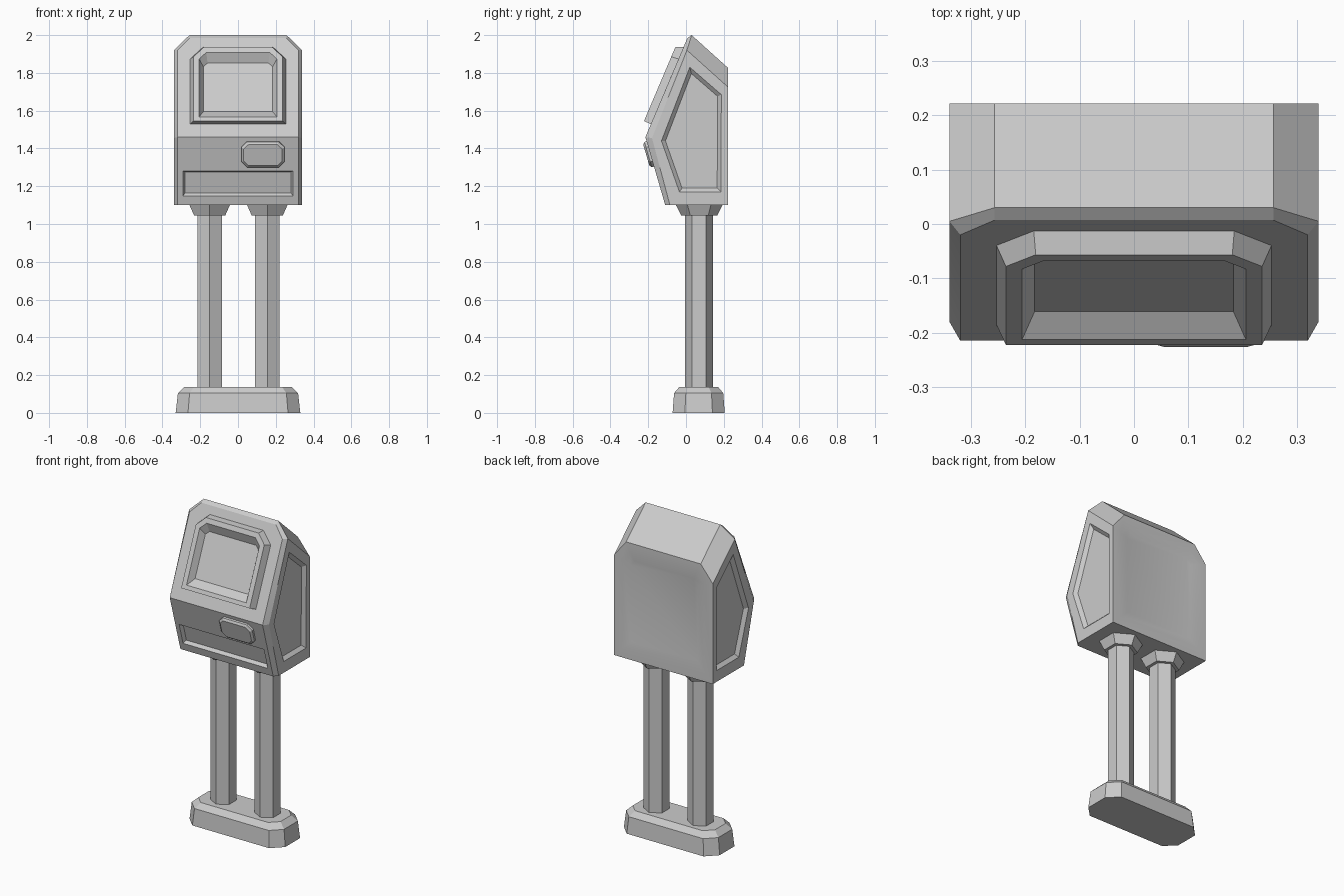
import bpy, bmesh, math
from mathutils import Vector

cube = bpy.data.objects.get("Cube")
if cube:
    bpy.data.objects.remove(cube, do_unlink=True)

GREY = (0.6, 0.6, 0.6, 1)
mat = bpy.data.materials.new("plain grey")
mat.use_nodes = True
mat.diffuse_color = GREY
mat.node_tree.nodes["Principled BSDF"].inputs["Base Color"].default_value = GREY


def finish(name, bm):
    bmesh.ops.recalc_face_normals(bm, faces=bm.faces)
    mesh = bpy.data.meshes.new(name)
    bm.to_mesh(mesh)
    bm.free()
    mesh.materials.append(mat)
    obj = bpy.data.objects.new(name, mesh)
    bpy.context.collection.objects.link(obj)
    return obj


def loft(name, rings):
    """Closed solid through a stack of rings with equal point counts."""
    bm = bmesh.new()
    loops = [[bm.verts.new(p) for p in ring] for ring in rings]
    for a, b in zip(loops, loops[1:]):
        for i in range(len(a)):
            j = (i + 1) % len(a)
            bm.faces.new((a[i], a[j], b[j], b[i]))
    bm.faces.new(loops[0][::-1])
    bm.faces.new(loops[-1])
    return finish(name, bm)


def outline(x0, x1, v0, v1, top, bottom=0):
    """Rectangle with chamfered top and, optionally, bottom corners."""
    low = [(x0, v0), (x1, v0)]
    if bottom:
        low = [(x0, v0 + bottom), (x0 + bottom, v0), (x1 - bottom, v0), (x1, v0 + bottom)]
    return low + [(x1, v1 - top), (x1 - top, v1), (x0 + top, v1), (x0, v1 - top)]


class Plane:
    """Tilted work plane: u runs along x, v up the slope, n outwards."""
    def __init__(self, start, end):
        self.origin = Vector((0, *start))
        self.up = (Vector((0, *end)) - self.origin).normalized()
        self.out = Vector((1, 0, 0)).cross(self.up)

    def at(self, u, v, n=0):
        return self.origin + Vector((u, 0, 0)) + self.up * v + self.out * n

    def ring(self, points, n):
        return [self.at(u, v, n) for u, v in points]


upper = Plane((-0.215, 1.46), (-0.02, 1.92))
lower = Plane((-0.11, 1.10), (-0.215, 1.46))

# Head: faceted hull with chamfered top corners and a bevelled front rim
half = [(0.32, -0.11, 1.10), (0.32, -0.215, 1.46), (0.32, -0.02, 1.92), (0.257, 0.007, 1.984),
        (0.34, -0.085, 1.10), (0.34, -0.18, 1.455), (0.34, 0.005, 1.92), (0.257, 0.03, 2.0),
        (0.34, 0.222, 1.10), (0.34, 0.222, 1.725), (0.257, 0.222, 1.827)]
bm = bmesh.new()
for x, y, z in half:
    for s in (-1, 1):
        bm.verts.new((s * x, y, z))
bmesh.ops.convex_hull(bm, input=bm.verts[:])
bmesh.ops.dissolve_limit(bm, angle_limit=math.radians(4), verts=bm.verts[:], edges=bm.edges[:])
bmesh.ops.recalc_face_normals(bm, faces=bm.faces)


def facing(direction):
    return max(bm.faces, key=lambda f: (f.normal.dot(direction) > 0.97) * f.calc_area())


def inset(face, thickness, depth=0.0):
    bmesh.ops.inset_individual(bm, faces=[face], thickness=thickness, depth=depth,
                               use_even_offset=True)


def inset_to(face, targets):
    """Inset a face and snap its corners to the nearest target points."""
    inset(face, 0.03)
    for v in face.verts:
        v.co = min(targets, key=lambda t: (t - v.co).length)


# Recessed side panels
panel = [(0.02, 1.83), (0.187, 1.685), (0.185, 1.17), (-0.035, 1.17), (-0.13, 1.44)]
for s in (-1, 1):
    side = facing(Vector((s, 0, 0)))
    inset_to(side, [Vector((s * 0.34, y, z)) for y, z in panel])
    inset(side, 0.02, -0.02)

# Recessed slot across the lower front
slot = facing(lower.out)
inset_to(slot, [lower.at(u, v) for u in (-0.292, 0.292) for v in (0.05, 0.188)])
inset(slot, 0.012, -0.02)

# Soft shallow dent in the back
back = facing(Vector((0, 1, 0)))
inset(back, 0.06)
inset(back, 0.05, -0.008)
head = finish("head", bm)
bpy.context.view_layer.objects.active = head
head.select_set(True)
bpy.ops.object.shade_smooth_by_angle(angle=math.radians(15))
head.select_set(False)

# Screen frame: sloped outer wall, flat rim, sloped inner wall and screen floor
loft("screen_frame", [
    upper.ring(outline(-0.255, 0.255, 0.075, 0.52, 0.07), -0.004),
    upper.ring(outline(-0.236, 0.236, 0.075, 0.50, 0.055), 0.04),
    upper.ring(outline(-0.206, 0.206, 0.10, 0.47, 0.038), 0.04),
    upper.ring(outline(-0.183, 0.183, 0.145, 0.425, 0.022), 0.003)])

# Raised button plate on the lower front
loft("button", [
    lower.ring(outline(0.018, 0.246, 0.212, 0.352, 0.03, 0.03), -0.004),
    lower.ring(outline(0.018, 0.246, 0.212, 0.352, 0.03, 0.03), 0.012),
    lower.ring(outline(0.030, 0.234, 0.224, 0.340, 0.025, 0.025), 0.022)])


# Hexagonal posts with flared collars
def hexagon(cx, r, z):
    angles = [math.radians(90 + 60 * i) for i in range(6)]
    return [(cx + r * math.cos(a), 0.07 + r * math.sin(a), z) for a in angles]


for side_name, cx in (("right", -0.15), ("left", 0.155)):
    loft(side_name + "_post", [hexagon(cx, 0.074, 0.12), hexagon(cx, 0.074, 1.06)])
    loft(side_name + "_collar", [hexagon(cx, 0.095, 1.045), hexagon(cx, 0.125, 1.103)])

# Foot with chamfered corners and a bevelled top
foot = []
for z, w, d, c in ((0, 0.33, 0.138, 0.065), (0.105, 0.318, 0.13, 0.062), (0.138, 0.283, 0.102, 0.05)):
    foot.append([(x, y + 0.067, z) for x, y in outline(-w, w, -d, d, c, c)])
loft("foot", foot)
